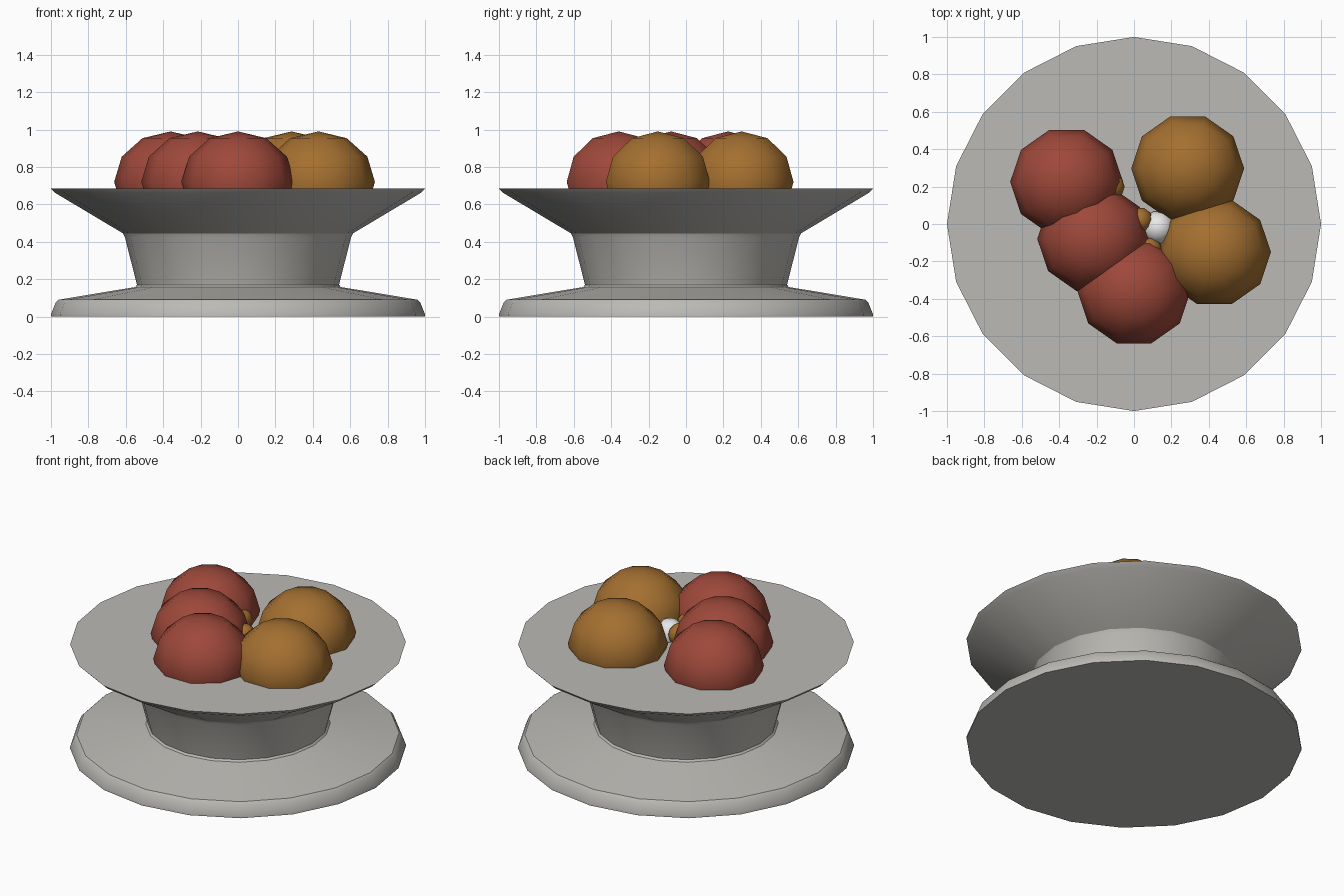
import bpy, bmesh, math
from mathutils import Matrix

cube = bpy.data.objects.get("Cube")
if cube:
    bpy.data.objects.remove(cube, do_unlink=True)


def material(name, rgb):
    m = bpy.data.materials.new(name)
    m.use_nodes = True
    m.diffuse_color = (*rgb, 1)
    bsdf = next(n for n in m.node_tree.nodes if n.type == 'BSDF_PRINCIPLED')
    bsdf.inputs["Base Color"].default_value = (*rgb, 1)
    return m


grey = material("stone grey", (0.50, 0.49, 0.46))
red = material("brick red", (0.34, 0.065, 0.042))
orange = material("amber orange", (0.37, 0.16, 0.03))
white = material("white", (0.95, 0.95, 0.95))


def finish(name, bm, mat, angle):
    mesh = bpy.data.meshes.new(name)
    bmesh.ops.recalc_face_normals(bm, faces=bm.faces[:])
    bm.to_mesh(mesh)
    bm.free()
    mesh.materials.append(mat)
    ob = bpy.data.objects.new(name, mesh)
    bpy.context.collection.objects.link(ob)
    bpy.ops.object.select_all(action='DESELECT')
    ob.select_set(True)
    bpy.context.view_layer.objects.active = ob
    bpy.ops.object.shade_smooth_by_angle(angle=math.radians(angle))
    return ob


def lathe(name, profile, sides, mat):
    bm = bmesh.new()
    rings = []
    for r, z in profile:
        rings.append([bm.verts.new((r * math.cos(a), r * math.sin(a), z))
                      for a in (math.tau * i / sides for i in range(sides))])
    for low, high in zip(rings, rings[1:]):
        for i in range(sides):
            j = (i + 1) % sides
            bm.faces.new((low[i], low[j], high[j], high[i]))
    bm.faces.new(rings[0])
    bm.faces.new(rings[-1])
    return finish(name, bm, mat, 30)


def ball(name, x, y, z, size, mat):
    bm = bmesh.new()
    bmesh.ops.create_uvsphere(bm, u_segments=10, v_segments=6, radius=1)
    bm.transform(Matrix.Translation((x, y, z)) @ Matrix.Diagonal((*size, 1))
                 @ Matrix.Rotation(math.radians(18), 4, 'Z'))
    return finish(name, bm, mat, 50)


# Pedestal dish: wide foot, waisted stem, flared flat top
lathe("pedestal_dish", [(1.0, 0), (1.0, 0.012), (0.975, 0.075), (0.96, 0.09),
                        (0.55, 0.158), (0.54, 0.17), (0.605, 0.425),
                        (0.615, 0.445), (0.975, 0.66), (1.0, 0.685)], 20, grey)

# Round fruits resting in the dish
big = (0.302, 0.292, 0.27)
for i, (x, y) in enumerate([(-0.36, 0.225), (-0.215, -0.08), (0, -0.36)]):
    ball(f"red_fruit_{i + 1}", x, y, 0.72, big, red)
for i, (x, y) in enumerate([(0.287, 0.297), (0.43, -0.15)]):
    ball(f"orange_fruit_{i + 1}", x, y, 0.72, big, orange)

# Small pieces tucked between the fruits
for i, (x, y) in enumerate([(-0.12, 0.2), (0.03, 0.02), (0.08, -0.14)]):
    ball(f"orange_piece_{i + 1}", x, y, 0.74, (0.07, 0.07, 0.07), orange)
ball("white_piece", 0.13, -0.02, 0.71, (0.09, 0.09, 0.09), white)
